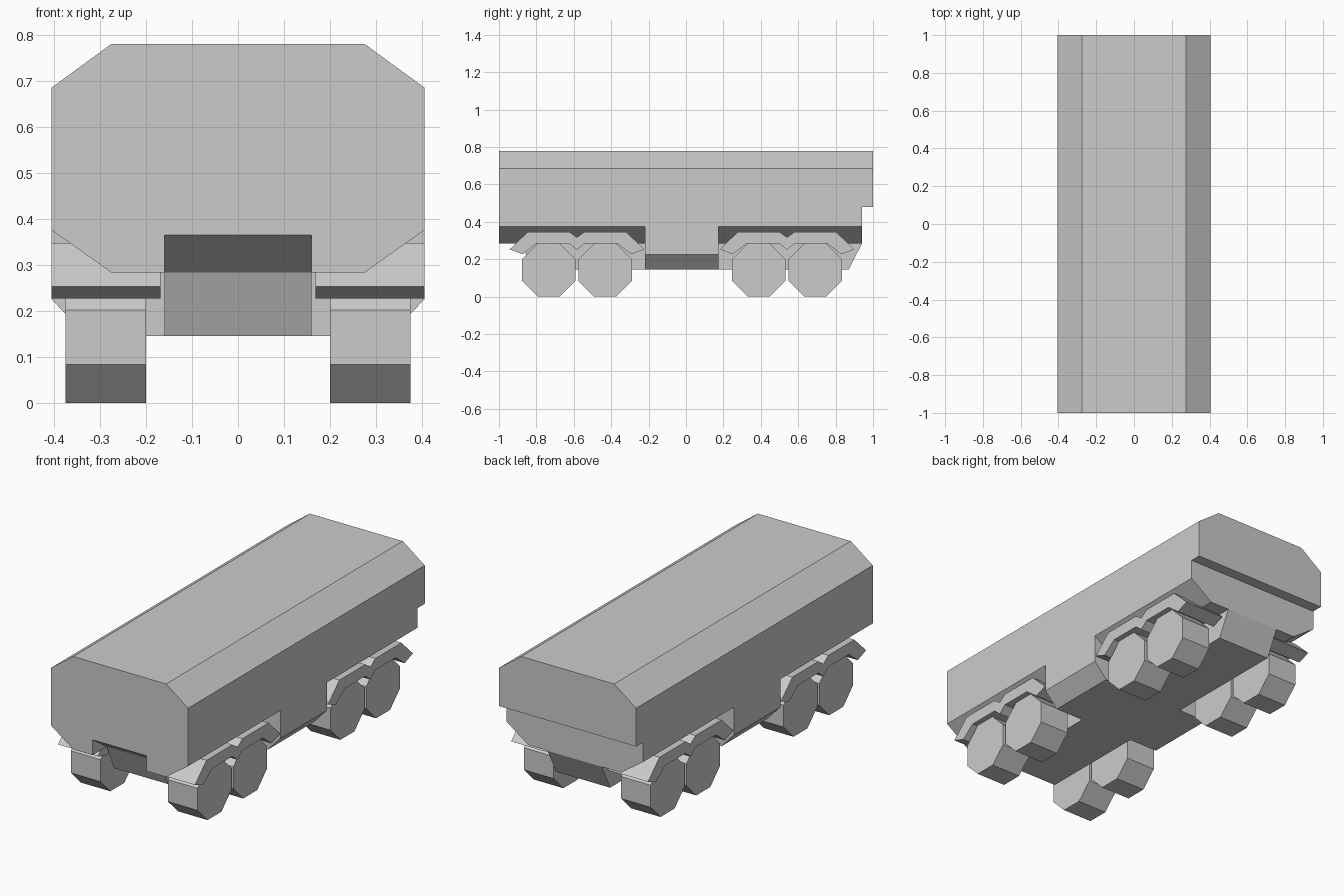
import bpy, bmesh, math
from mathutils import Vector

if "Cube" in bpy.data.objects:
    bpy.data.objects.remove(bpy.data.objects["Cube"])


def prism(name, profile, to_a, to_b):
    """Extrude a closed outline; to_a / to_b map each 2D point to both end caps."""
    bm = bmesh.new()
    a = [bm.verts.new(to_a(*p)) for p in profile]
    b = [bm.verts.new(to_b(*p)) for p in profile]
    bm.faces.new(a)
    bm.faces.new(b[::-1])
    n = len(profile)
    for i in range(n):
        j = (i + 1) % n
        bm.faces.new((a[j], a[i], b[i], b[j]))
    bmesh.ops.recalc_face_normals(bm, faces=bm.faces)
    mesh = bpy.data.meshes.new(name)
    bm.to_mesh(mesh)
    bm.free()
    ob = bpy.data.objects.new(name, mesh)
    bpy.context.collection.objects.link(ob)
    return ob


def along_y(name, half, y0, y1):
    """Right half outline in x,z mirrored to the left, extruded along y."""
    full = half + [(-x, z) for x, z in reversed(half)]
    return prism(name, full, lambda x, z: (x, y0, z), lambda x, z: (x, y1, z))


def along_x(name, outline, x0, x1):
    """Outline in y,z extruded along x."""
    return prism(name, outline, lambda y, z: (x0, y, z), lambda y, z: (x1, y, z))


# Tank body: octagonal section, with a rear overhang on its upper part
body = along_y("tank_body", [(.275, .78), (.405, .685), (.405, .375), (.275, .283)], -1, .94)
along_y("rear_overhang", [(.275, .78), (.405, .685), (.405, .48)], .94, 1)

# Coupling recess in the front underside
cutter = along_x("recess_cutter", [(-1.1, .433), (-.88, .283), (-.88, .2), (-1.1, .2)], -.16, .16)
cutter.hide_render = True
cutter.hide_set(True)
mod = body.modifiers.new("recess", 'BOOLEAN')
mod.operation = 'DIFFERENCE'
mod.solver = 'EXACT'
mod.object = cutter

# Side skirt section between the axle groups
along_y("middle_skirt", [(.405, .375), (.405, .225), (.33, .145)], -.22, .173)

# Chassis spine with sloped ends
along_x("chassis", [(-.88, .283), (-.82, .145), (.87, .145), (.94, .283)], -.16, .16)

# Wheels: octagons with a flat side on the ground
R = .1425
wheel = [(R / math.cos(math.pi / 8) * math.cos(math.pi / 8 + k * math.pi / 4),
          R / math.cos(math.pi / 8) * math.sin(math.pi / 8 + k * math.pi / 4)) for k in range(8)]

# Double-arch mudguard: half outline, distances from the axle group centre
outer = [(.36, .253), (.262, .347), (.042, .347)]
inner = [(.042, .285), (.215, .285), (.29, .227)]
half = [(0, .25)] + inner + outer + [(0, .317)]
guard = half + [(-y, z) for y, z in half[-2:0:-1]]

for group, centre in (("front", -.583), ("rear", .54)):
    for side, s in (("left", -1), ("right", 1)):
        along_x(f"{group}_{side}_mudguard", [(y + centre, z) for y, z in guard], s * .168, s * .405)
        for k, dy in enumerate((-.151, .151)):
            along_x(f"{group}_{side}_wheel_{k + 1}",
                    [(y + centre + dy, z + R) for y, z in wheel], s * .2, s * .375)
